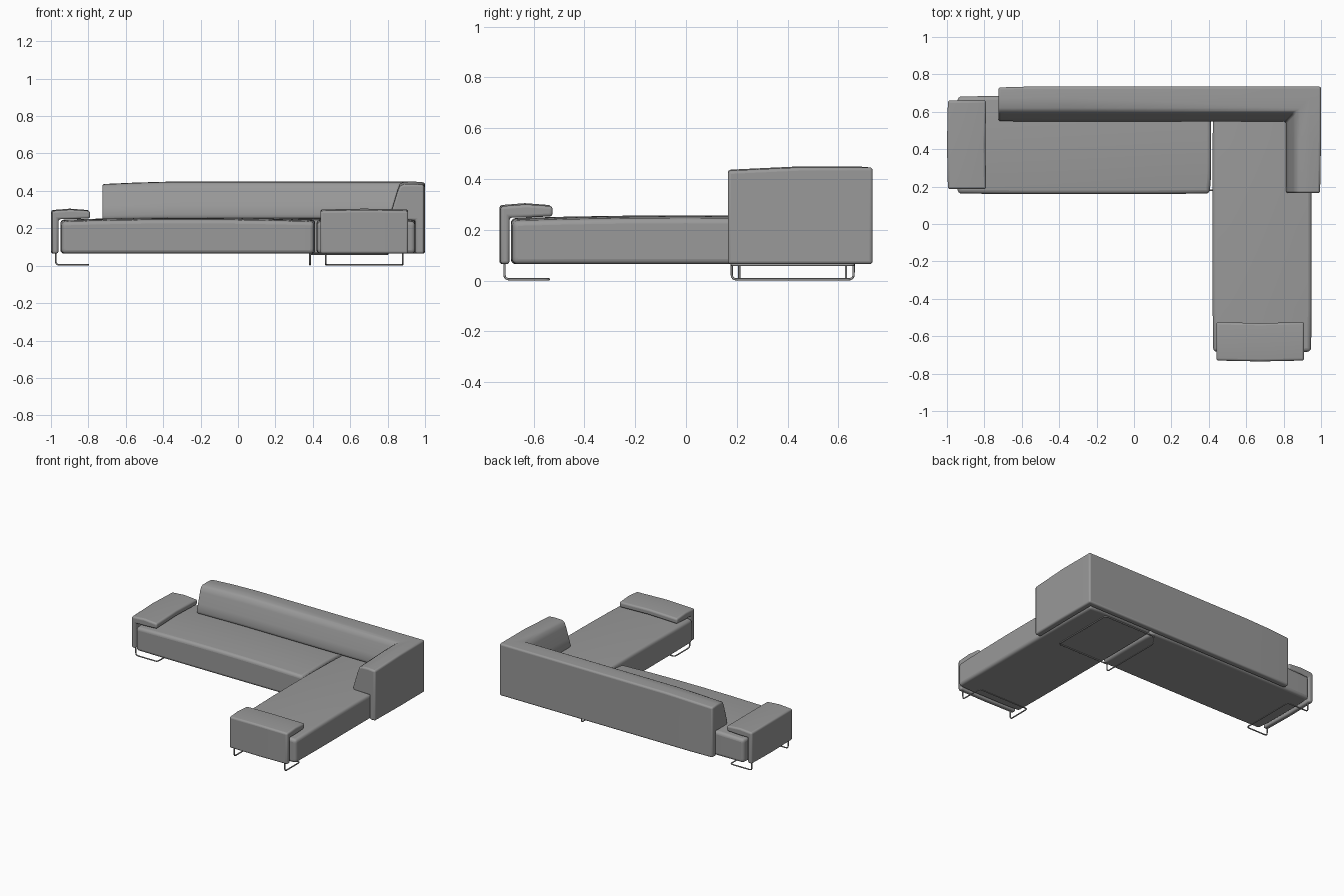
import bpy, bmesh
from mathutils import Vector

if "Cube" in bpy.data.objects:
    bpy.data.objects.remove(bpy.data.objects["Cube"])


def make_material(name, rgb):
    mat = bpy.data.materials.new(name)
    mat.use_nodes = True
    colour = (*rgb, 1)
    mat.diffuse_color = colour
    mat.node_tree.nodes["Principled BSDF"].inputs["Base Color"].default_value = colour
    return mat


GREY = make_material("grey upholstery", (0.32, 0.32, 0.32))
BASE = 0.065   # underside of the upholstery


def finish(name, bm, bevel):
    """Turn a bmesh into a softly rounded, smooth-shaded object."""
    bmesh.ops.recalc_face_normals(bm, faces=bm.faces)
    mesh = bpy.data.meshes.new(name)
    bm.to_mesh(mesh)
    bm.free()
    mesh.materials.append(GREY)
    obj = bpy.data.objects.new(name, mesh)
    bpy.context.collection.objects.link(obj)
    mod = obj.modifiers.new("soft edges", "BEVEL")
    mod.width = bevel
    mod.segments = 4
    mod.limit_method = "ANGLE"
    mod.angle_limit = 0.9
    bpy.ops.object.select_all(action="DESELECT")
    bpy.context.view_layer.objects.active = obj
    obj.select_set(True)
    bpy.ops.object.shade_smooth_by_angle(angle=0.7)
    return obj


def cushion(name, x0, x1, y0, y1, top):
    """Box with a crowned top and slightly swollen sides."""
    bm = bmesh.new()
    bmesh.ops.create_cube(bm, size=2)
    bmesh.ops.subdivide_edges(bm, edges=bm.edges[:], cuts=5, use_grid_fill=True)
    for v in bm.verts:
        u, w, h = v.co
        swell_x = 1 - 0.012 * w ** 4
        swell_y = 1 - 0.012 * u ** 4
        z = BASE + (top - BASE) * (h + 1) / 2
        z -= (h + 1) / 2 * 0.011 * (u * u + w * w)
        v.co = ((x0 + x1) / 2 + u * swell_x * (x1 - x0) / 2,
                (y0 + y1) / 2 + w * swell_y * (y1 - y0) / 2, z)
    return finish(name, bm, 0.02)


def sweep(name, profile, stations, bevel):
    """Sweep a (depth, height) profile through (outer point, inward direction, height scale)."""
    bm = bmesh.new()
    rings = []
    for (x, y), (dx, dy), s in stations:
        rings.append([bm.verts.new((x + dx * d, y + dy * d, BASE + (z - BASE) * s))
                      for d, z in profile])
    n = len(profile)
    for a, b in zip(rings, rings[1:]):
        for i in range(n):
            j = (i + 1) % n
            bm.faces.new((a[i], a[j], b[j], b[i]))
    bm.faces.new(rings[0])
    bm.faces.new(rings[-1])
    return finish(name, bm, bevel)


def rod(name, points, radius=0.0045, bend=0.02):
    """Bent metal rod with rounded corners."""
    pts = [Vector(p) for p in points]
    path = [pts[0]]
    for a, p, b in zip(pts, pts[1:], pts[2:]):
        start = p + (a - p).normalized() * bend
        end = p + (b - p).normalized() * bend
        path += [start.lerp(p, t).lerp(p.lerp(end, t), t) for t in (0, 0.25, 0.5, 0.75, 1)]
    path.append(pts[-1])
    curve = bpy.data.curves.new(name, "CURVE")
    curve.dimensions = "3D"
    curve.bevel_depth = radius
    curve.bevel_resolution = 2
    curve.use_fill_caps = True
    spline = curve.splines.new("POLY")
    spline.points.add(len(path) - 1)
    for sp, p in zip(spline.points, path):
        sp.co = (*p, 1)
    curve.materials.append(GREY)
    obj = bpy.data.objects.new(name, curve)
    bpy.context.collection.objects.link(obj)
    return obj


# Seat cushions
cushion("long_seat", -0.95, 0.413, 0.16, 0.685, 0.257)
cushion("chaise_seat", 0.42, 0.95, -0.69, 0.685, 0.257)

# Corner backrest: thin wall behind the seats, thick leaning pad above them
back_profile = [(0, BASE), (0, 0.445), (0.06, 0.45), (0.115, 0.448), (0.135, 0.437),
                (0.148, 0.405), (0.172, 0.325), (0.187, 0.275), (0.18, 0.25),
                (0.048, 0.25), (0.048, BASE)]
sweep("corner_backrest", back_profile, [
    ((-0.725, 0.73), (0, -0.96), 0.965),
    ((-0.55, 0.735), (0, -1), 0.985),
    ((-0.35, 0.735), (0, -1), 1),
    ((1, 0.735), (-1, -1), 1),
    ((1, 0.45), (-1, 0), 1),
    ((0.995, 0.165), (-0.97, 0), 0.965)], 0.012)

# Armrests: upright panel with an overhanging pad
arm_profile = [(0, BASE), (0, 0.297), (0.1, 0.305), (0.205, 0.297), (0.205, 0.257),
               (0.1, 0.252), (0.035, 0.252), (0.035, BASE)]
sweep("right_armrest", arm_profile, [
    ((-0.995, 0.187), (1, 0), 0.98), ((-1, 0.425), (1, 0), 1),
    ((-0.995, 0.66), (1, 0), 0.98)], 0.012)
sweep("chaise_armrest", arm_profile, [
    ((0.44, -0.73), (0, 1), 0.98), ((0.675, -0.735), (0, 1), 1),
    ((0.91, -0.73), (0, 1), 0.98)], 0.012)

# Sled feet under the armrests: uprights joined by a loop on the floor
FLOOR, MOUNT = 0.005, 0.067
rod("right_arm_foot", [(-0.975, 0.21, MOUNT), (-0.975, 0.21, FLOOR), (-0.8, 0.21, FLOOR),
                       (-0.8, 0.63, FLOOR), (-0.975, 0.63, FLOOR), (-0.975, 0.63, MOUNT)])
rod("chaise_arm_foot", [(0.47, -0.715, MOUNT), (0.47, -0.715, FLOOR), (0.47, -0.54, FLOOR),
                        (0.88, -0.54, FLOOR), (0.88, -0.715, FLOOR), (0.88, -0.715, MOUNT)])

# Centre foot: floor rail with a mounting loop under the seats
rod("centre_foot", [(0.385, 0.18, BASE), (0.385, 0.18, FLOOR),
                    (0.385, 0.66, FLOOR), (0.385, 0.66, BASE)])
rod("centre_mount", [(0.385, 0.18, 0.062), (0.8, 0.18, 0.062),
                     (0.8, 0.66, 0.062), (0.385, 0.66, 0.062)])
